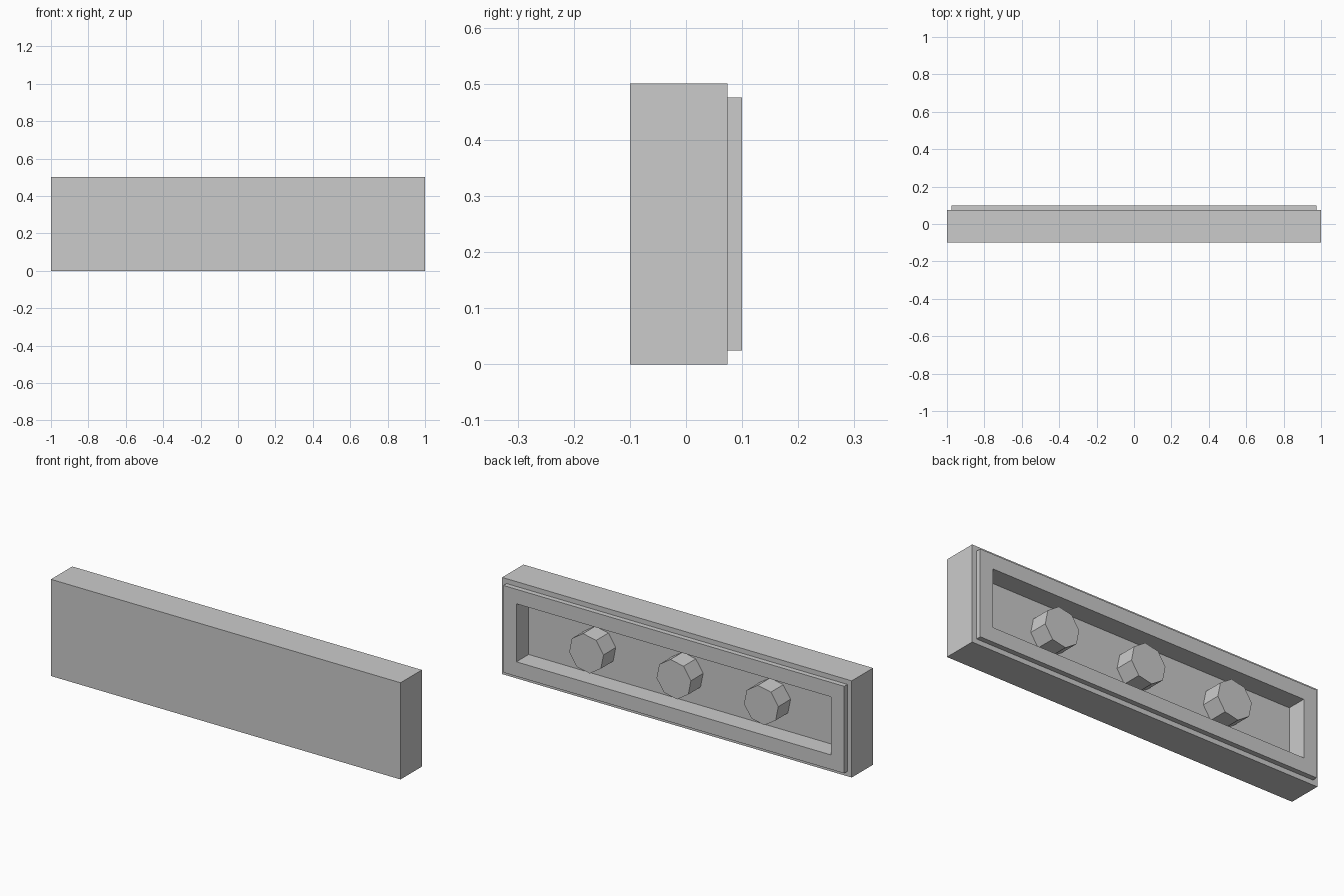
import bpy, bmesh, math
from mathutils import Matrix

cube = bpy.data.objects.get("Cube")
if cube:
    bpy.data.objects.remove(cube, do_unlink=True)

grey = bpy.data.materials.new("plain grey")
grey.use_nodes = True
GREY = (0.6, 0.6, 0.6, 1)
grey.diffuse_color = GREY
grey.node_tree.nodes["Principled BSDF"].inputs["Base Color"].default_value = GREY


def add_object(name, bm):
    bmesh.ops.recalc_face_normals(bm, faces=bm.faces)
    mesh = bpy.data.meshes.new(name)
    bm.to_mesh(mesh)
    bm.free()
    mesh.materials.append(grey)
    obj = bpy.data.objects.new(name, mesh)
    bpy.context.collection.objects.link(obj)
    return obj


def ring(bm, half_x, half_z, y):
    """Rectangle of vertices around the tile centre at depth y."""
    corners = ((-1, -1), (1, -1), (1, 1), (-1, 1))
    return [bm.verts.new((sx * half_x, y, 0.25 + sz * half_z)) for sx, sz in corners]


# Tile body: front slab, stepped back lip and recessed pocket in one shell
bm = bmesh.new()
sections = [(1, 0.25, -0.1), (1, 0.25, 0.074), (0.975, 0.225, 0.074),
            (0.975, 0.225, 0.1), (0.9, 0.15, 0.1), (0.9, 0.15, 0)]
rings = [ring(bm, *s) for s in sections]
bm.faces.new(rings[0])
bm.faces.new(rings[-1])
for a, b in zip(rings, rings[1:]):
    for i in range(4):
        j = (i + 1) % 4
        bm.faces.new((a[i], a[j], b[j], b[i]))
add_object("tile_body", bm)

# Eight-sided pegs standing in the pocket, flush with the lip
for name, x in (("right_peg", -0.5), ("middle_peg", 0), ("left_peg", 0.5)):
    bm = bmesh.new()
    place = (Matrix.Translation((x, 0.05, 0.25))
             @ Matrix.Rotation(math.radians(-90), 4, "X")
             @ Matrix.Rotation(math.radians(11), 4, "Z"))
    bmesh.ops.create_cone(bm, cap_ends=True, segments=8, radius1=0.1,
                          radius2=0.1, depth=0.1, matrix=place)
    add_object(name, bm)
